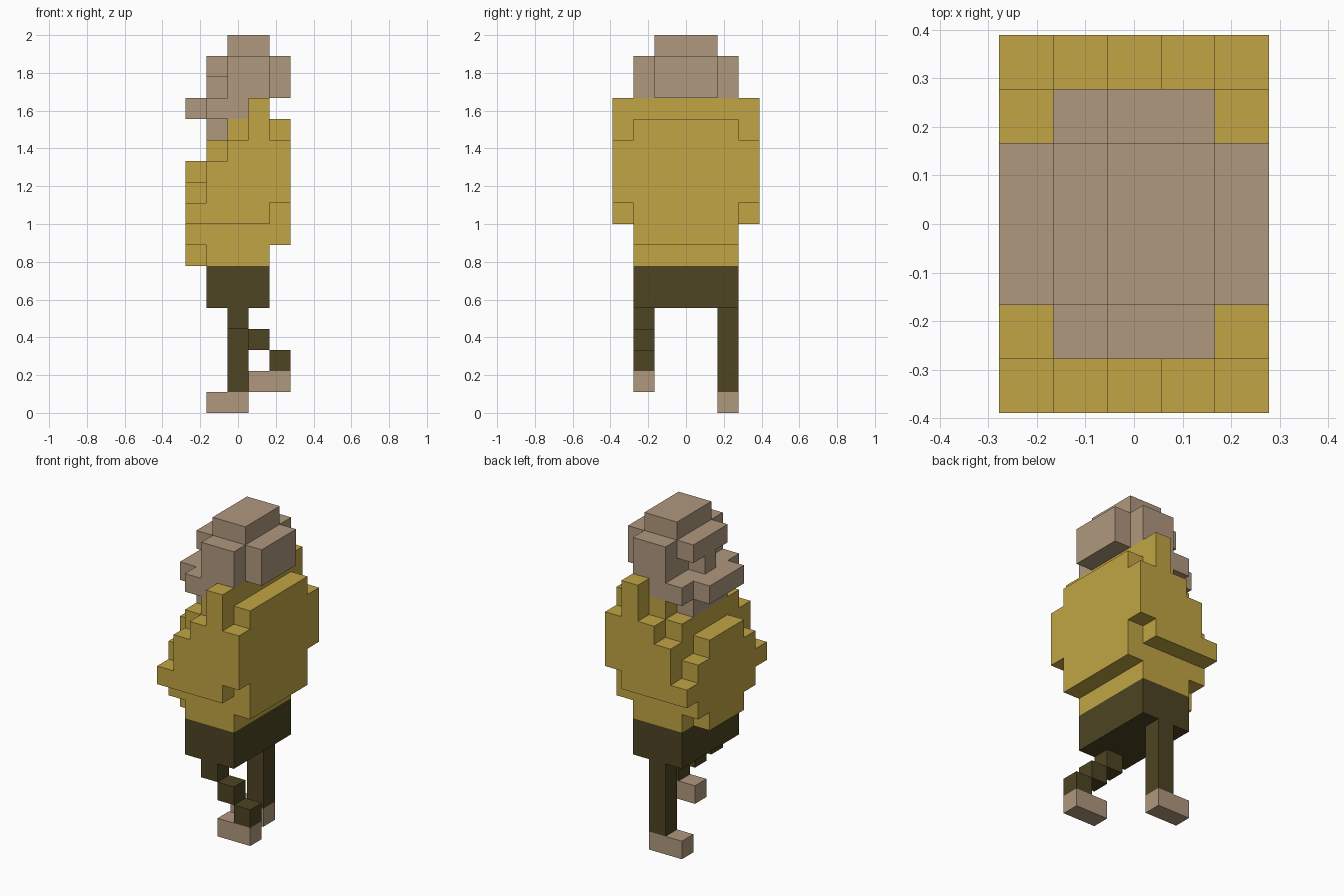
import bpy, bmesh, math
from itertools import product
from mathutils import Vector

if "Cube" in bpy.data.objects:
    bpy.data.objects.remove(bpy.data.objects["Cube"])

S = 1 / 9                      # size of one block
ORIGIN = Vector((-2.5, -3.5, 0))   # grid corner, in blocks


def material(name, rgb):
    m = bpy.data.materials.new(name)
    m.diffuse_color = (*rgb, 1)
    m.use_nodes = True
    m.node_tree.nodes["Principled BSDF"].inputs["Base Color"].default_value = m.diffuse_color
    return m


SKIN = material("tan", (0.434, 0.314, 0.209))
SHIRT = material("mustard", (0.533, 0.376, 0.058))
TROUSERS = material("dark olive", (0.074, 0.058, 0.017))


def part(name, mat, *boxes):
    """Join boxes (x0,x1, y0,y1, z0,z1 in blocks) into one closed blocky shell."""
    cells = set()
    for x0, x1, y0, y1, z0, z1 in boxes:
        cells.update(product(range(x0, x1), range(y0, y1), range(z0, z1)))
    bm = bmesh.new()
    verts = {}

    def vert(p):
        key = tuple(p)
        if key not in verts:
            verts[key] = bm.verts.new((Vector(key) + ORIGIN) * S)
        return verts[key]

    # Only faces with no neighbouring block are kept
    for c in cells:
        for axis, side in product(range(3), (0, 1)):
            n = list(c)
            n[axis] += 2 * side - 1
            if tuple(n) in cells:
                continue
            u, v = (axis + 1) % 3, (axis + 2) % 3
            ring = []
            for a, b in ((0, 0), (1, 0), (1, 1), (0, 1)):
                p = list(c)
                p[axis] += side
                p[u] += a
                p[v] += b
                ring.append(vert(p))
            bm.faces.new(ring if side else ring[::-1])
    bmesh.ops.dissolve_limit(bm, angle_limit=math.radians(1),
                             verts=bm.verts[:], edges=bm.edges[:])
    me = bpy.data.meshes.new(name)
    bm.to_mesh(me)
    bm.free()
    me.materials.append(mat)
    bpy.context.collection.objects.link(bpy.data.objects.new(name, me))


# Standing leg, and the lifted leg stepping backwards
part("standing_foot", SKIN, (1, 3, 5, 6, 0, 1))
part("standing_leg", TROUSERS, (2, 3, 5, 6, 1, 5))
part("lifted_foot", SKIN, (3, 5, 1, 2, 1, 2))
part("lifted_leg", TROUSERS, *[(4 - s, 5 - s, 1, 2, 2 + s, 3 + s) for s in range(3)])
part("hips", TROUSERS, (1, 4, 1, 6, 5, 7))

# Torso with stepped collar, rounded belly and back
part("torso", SHIRT, (1, 4, 1, 6, 7, 13), (2, 4, 1, 6, 13, 14), (3, 4, 1, 6, 14, 15))
part("belly", SHIRT, (0, 1, 2, 5, 7, 12), (0, 1, 1, 6, 8, 11))
part("back", SHIRT, (4, 5, 1, 6, 8, 14))

# Stepped side panels, one on each side
for name, y in (("left_side", 0), ("right_side", 6)):
    part(name, SHIRT, *[(x, x + 1, y, y + 1, lo, hi) for x, (lo, hi) in
                        enumerate(((9, 10), (9, 12), (9, 13), (9, 15), (10, 13)))])

# Head
part("head", SKIN, (2, 4, 1, 6, 15, 17), (4, 5, 2, 5, 15, 17))
part("crown", SKIN, (2, 4, 2, 5, 17, 18))
part("brow", SKIN, (1, 2, 2, 5, 16, 17))
part("nose", SKIN, (1, 2, 3, 4, 15, 16))
part("jaw", SKIN, (1, 3, 1, 6, 14, 15), (0, 1, 2, 5, 14, 15))
part("chin", SKIN, (1, 2, 2, 5, 13, 14))
